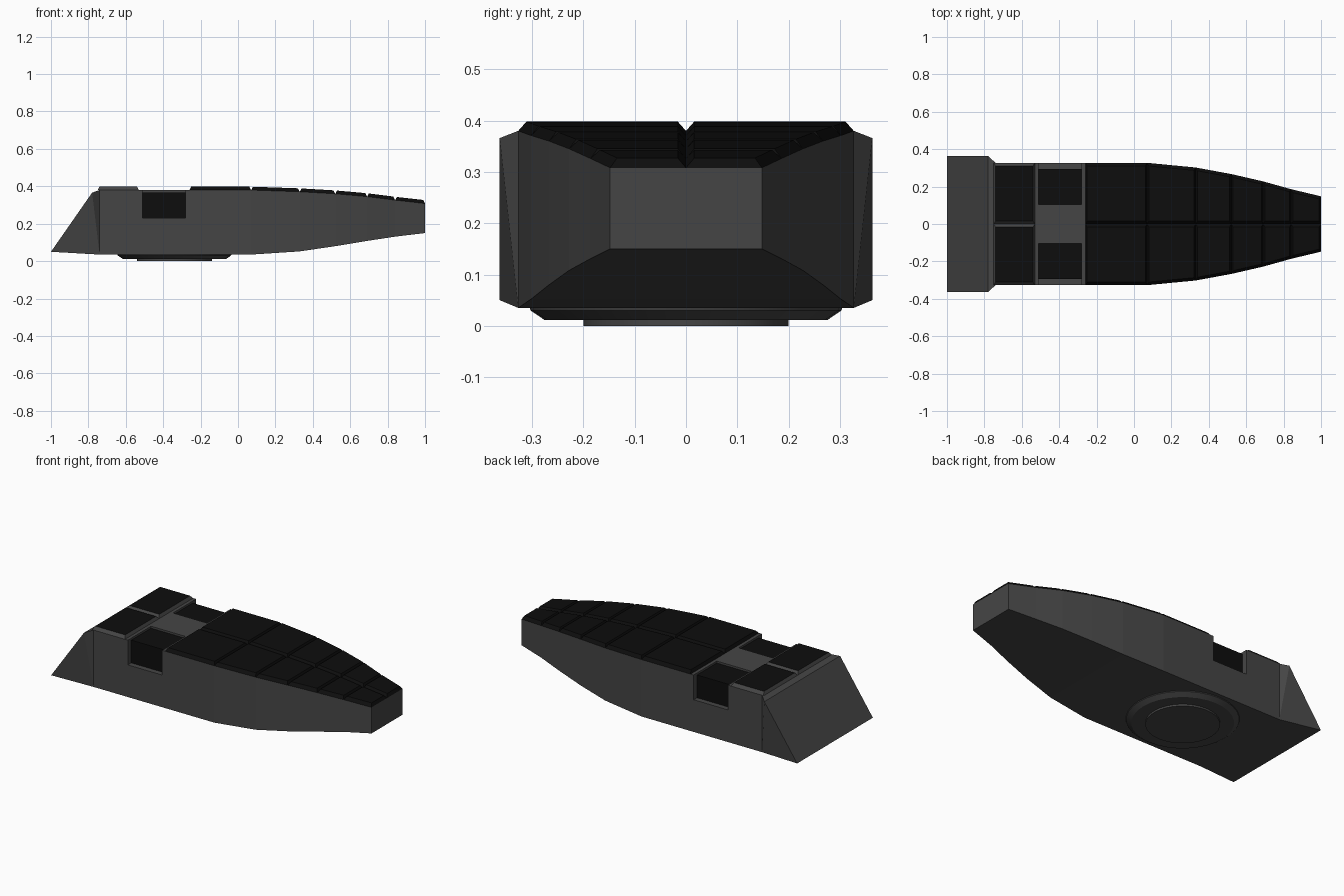
import bpy, bmesh, math
from mathutils import Vector

if "Cube" in bpy.data.objects:
    bpy.data.objects.remove(bpy.data.objects["Cube"])


def material(name, value):
    m = bpy.data.materials.new(name)
    m.diffuse_color = (value, value, value, 1)
    m.use_nodes = True
    m.node_tree.nodes["Principled BSDF"].inputs["Base Color"].default_value = m.diffuse_color
    return m


GREY = material("dark_grey", 0.06)
BLACK = material("black", 0.004)


def make(name, verts, faces, mats=(GREY,), top_mat=None):
    bm = bmesh.new()
    vs = [bm.verts.new(v) for v in verts]
    for f in faces:
        bm.faces.new([vs[i] for i in f])
    bmesh.ops.recalc_face_normals(bm, faces=bm.faces)
    if top_mat is not None:
        bm.normal_update()
        max(bm.faces, key=lambda f: f.calc_center_median().z).material_index = top_mat
    me = bpy.data.meshes.new(name)
    bm.to_mesh(me)
    bm.free()
    for m in mats:
        me.materials.append(m)
    ob = bpy.data.objects.new(name, me)
    bpy.context.collection.objects.link(ob)
    return ob


BOX_FACES = [(0, 3, 2, 1), (4, 5, 6, 7), (0, 1, 5, 4), (1, 2, 6, 5), (2, 3, 7, 6), (3, 0, 4, 7)]


def box(name, x0, x1, y0, y1, z0, z1, mats=(GREY,)):
    plan = [(x0, y0), (x1, y0), (x1, y1), (x0, y1)]
    return make(name, [(x, y, z) for z in (z0, z1) for x, y in plan], BOX_FACES, mats)


# Stations along the hull: x, half width, bottom z, top z
STATIONS = [(-0.74, 0.327, 0.035, 0.38), (0.07, 0.327, 0.035, 0.38),
            (0.33, 0.302, 0.052, 0.371), (0.52, 0.267, 0.08, 0.36),
            (0.69, 0.228, 0.108, 0.345), (0.84, 0.186, 0.131, 0.326),
            (1.0, 0.148, 0.15, 0.308)]

# Hull: lofted rings with a sloped, flared stern
verts, faces = [], []
for x, w, b, t in STATIONS:
    verts += [(x, -w, b), (x, w, b), (x, w, t), (x, -w, t)]
for i in range(len(STATIONS) - 1):
    a = 4 * i
    for k in range(4):
        n = (k + 1) % 4
        faces.append((a + k, a + n, a + 4 + n, a + 4 + k))
e = len(verts)
faces.append((e - 4, e - 3, e - 2, e - 1))
verts += [(-1, -0.363, 0.05), (-1, 0.363, 0.05), (-0.78, 0.363, 0.366), (-0.78, -0.363, 0.366)]
faces += [(e, e + 1, e + 2, e + 3), (e + 3, e + 2, 2, 3), (e, e + 1, 1, 0),
          (e, e + 3, 0), (e + 3, 3, 0), (e + 1, e + 2, 1), (e + 2, 2, 1)]
hull = make("hull", verts, faces)

# Side pockets cut into the hull, each holding a recessed black block
for side, s in (("front", -1), ("back", 1)):
    cutter = box("pocket_cutter", -0.51, -0.28, *sorted((s * 0.105, s * 0.5)), 0.23, 0.6)
    cutter.hide_render = True
    mod = hull.modifiers.new("pocket", 'BOOLEAN')
    mod.operation = 'DIFFERENCE'
    mod.solver = 'EXACT'
    mod.object = cutter
    bpy.context.view_layer.objects.active = hull
    bpy.ops.object.modifier_apply(modifier=mod.name)
    bpy.data.objects.remove(cutter)
    box(side + "_pocket_block", -0.51, -0.28, *sorted((s * 0.105, s * 0.295)), 0.23, 0.368, (BLACK,))


# Bevelled deck tile between two stations given as x, half width, z
def tile(name, a, b, s, mats, top_mat=None, h=0.018, inset=0.016):
    (xa, wa, za), (xb, wb, zb) = a, b

    def at(x):
        f = (x - xa) / (xb - xa)
        return wa + (wb - wa) * f, za + (zb - za) * f

    base = [(xa, 0, za), (xb, 0, zb), (xb, s * wb, zb), (xa, s * wa, za)]
    p, q = xa + inset * 0.6, xb - inset * 0.6
    (wp, zp), (wq, zq) = at(p), at(q)
    top = [(p, s * inset, zp + h), (q, s * inset, zq + h),
           (q, s * (wq - inset), zq + h), (p, s * (wp - inset), zp + h)]
    return make(name, base + top, BOX_FACES, mats, top_mat)


deck = [(-0.26, 0.327, 0.38)] + [(x, w, t) for x, w, b, t in STATIONS[1:]]
for side, s in (("front", -1), ("back", 1)):
    for i in range(len(deck) - 1):
        tile(f"{side}_deck_tile_{i + 1}", deck[i], deck[i + 1], s, (BLACK,))
    # Stern tiles: grey frame with a black top
    tile(side + "_stern_tile", (-0.75, 0.327, 0.38), (-0.53, 0.327, 0.38), s, (GREY, BLACK), 1)

# Round turntable base under the hull, turned from a profile
SEG = 32
profile = [(0.305, 0.037), (0.303, 0.03), (0.275, 0.011), (0.2, 0.011), (0.2, 0.0)]
verts = [(-0.34 + r * math.cos(2 * math.pi * j / SEG), r * math.sin(2 * math.pi * j / SEG), z)
         for r, z in profile for j in range(SEG)]
faces = [(i * SEG + j, i * SEG + (j + 1) % SEG, (i + 1) * SEG + (j + 1) % SEG, (i + 1) * SEG + j)
         for i in range(len(profile) - 1) for j in range(SEG)]
faces += [tuple(range(SEG)), tuple(range((len(profile) - 1) * SEG, len(profile) * SEG))]
base = make("turntable_base", verts, faces)
bpy.ops.object.select_all(action='DESELECT')
base.select_set(True)
bpy.context.view_layer.objects.active = base
bpy.ops.object.shade_smooth_by_angle(angle=math.radians(25))
